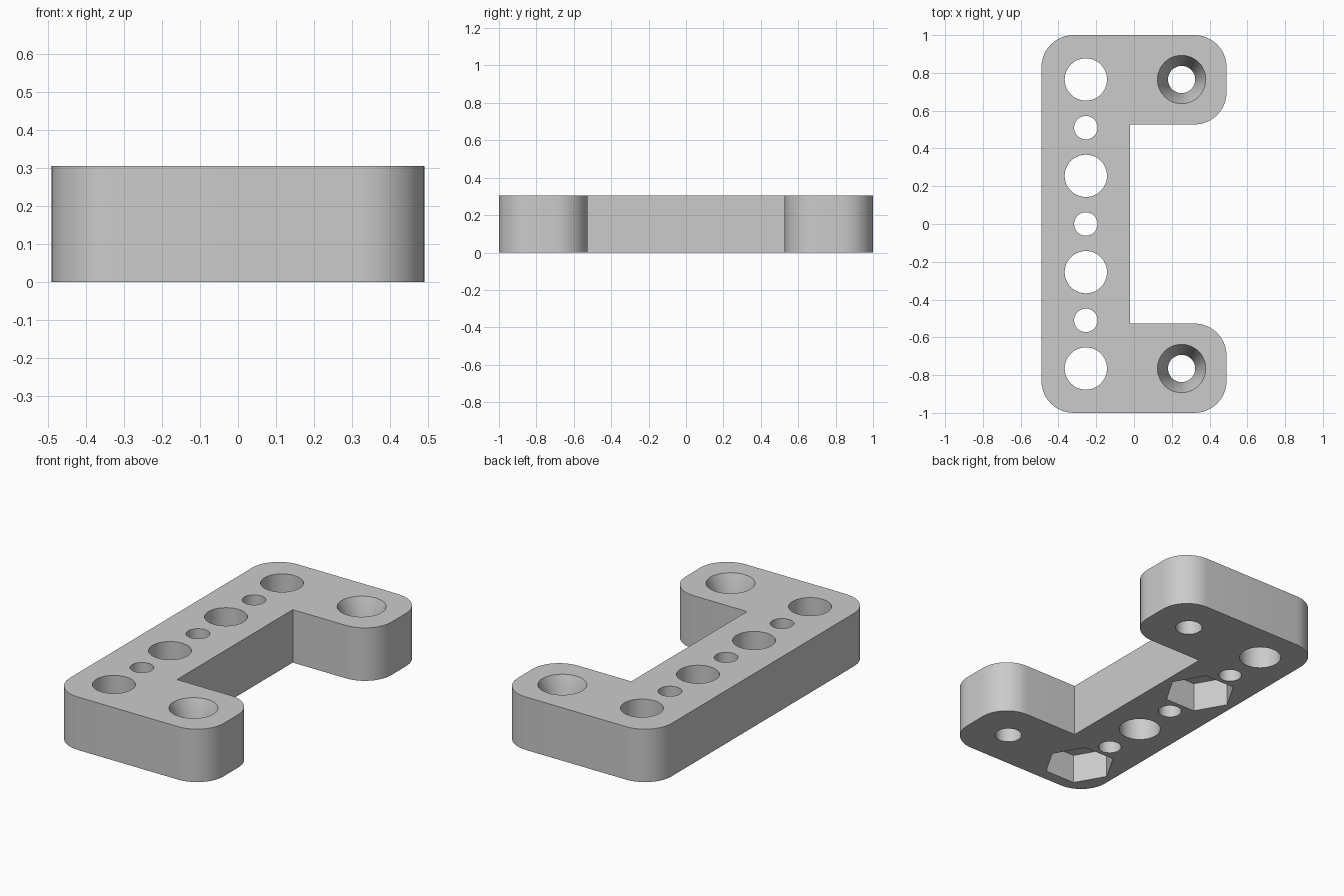
import bpy
import bmesh
from math import cos, sin, pi, radians

if "Cube" in bpy.data.objects:
    bpy.data.objects.remove(bpy.data.objects["Cube"], do_unlink=True)

HEIGHT = 0.305
CORNER = 0.17
PITCH = 0.255

grey = bpy.data.materials.new("plain grey")
grey.use_nodes = True
colour = (0.6, 0.6, 0.6, 1)
grey.diffuse_color = colour
grey.node_tree.nodes["Principled BSDF"].inputs["Base Color"].default_value = colour


def new_object(name, bm):
    mesh = bpy.data.meshes.new(name)
    bmesh.ops.recalc_face_normals(bm, faces=bm.faces)
    bm.to_mesh(mesh)
    bm.free()
    mesh.materials.append(grey)
    obj = bpy.data.objects.new(name, mesh)
    bpy.context.collection.objects.link(obj)
    return obj


def rounded(cx, cy, start):
    """Quarter arc around a corner centre, counter-clockwise."""
    return [(cx + CORNER * cos(start + pi / 2 * i / 12),
             cy + CORNER * sin(start + pi / 2 * i / 12)) for i in range(13)]


def cutter(x, y, low, high, r_low, r_high, sides=48):
    """Round, tapered or hexagonal plug used to drill the bracket."""
    bm = bmesh.new()
    rings = []
    for z, r in ((low, r_low), (high, r_high)):
        rings.append([bm.verts.new((x + r * cos(2 * pi * i / sides),
                                    y + r * sin(2 * pi * i / sides), z))
                      for i in range(sides)])
    for i in range(sides):
        j = (i + 1) % sides
        bm.faces.new((rings[0][i], rings[0][j], rings[1][j], rings[1][i]))
    bm.faces.new(rings[0])
    bm.faces.new(rings[1])
    obj = new_object("drill", bm)
    obj.hide_render = True
    return obj


# C-shaped body: long bar with two rounded arms and sharp inner corners
side, end, inner_x, inner_y = 0.49, 1.0, -0.02, 0.527
sx, ey, iy = side - CORNER, end - CORNER, inner_y + CORNER
outline = (rounded(-sx, -ey, pi) + rounded(sx, -ey, 1.5 * pi)
           + rounded(sx, -iy, 0) + [(inner_x, -inner_y), (inner_x, inner_y)]
           + rounded(sx, iy, 1.5 * pi) + rounded(sx, ey, 0)
           + rounded(-sx, ey, pi / 2))
bm = bmesh.new()
base = bm.faces.new([bm.verts.new((x, y, 0)) for x, y in outline])
top = bmesh.ops.extrude_face_region(bm, geom=[base])["geom"]
bmesh.ops.translate(bm, vec=(0, 0, HEIGHT),
                    verts=[v for v in top if isinstance(v, bmesh.types.BMVert)])
bracket = new_object("bracket", bm)

# Alternating large and small through holes along the bar
drills = []
for i in range(-3, 4):
    r = 0.112 if i % 2 else 0.062
    drills.append(cutter(-0.255, i * PITCH, -0.1, HEIGHT + 0.1, r, r))

# Hexagonal nut pockets underneath two of the large holes
for i in (-3, 1):
    drills.append(cutter(-0.255, i * PITCH, -0.1, 0.17, 0.193, 0.193, 6))

# Tapered screw holes in the arms
for y in (-3 * PITCH, 3 * PITCH):
    drills.append(cutter(0.252, y, -0.1, HEIGHT + 0.1, 0.072, 0.072))
    slope = (0.128 - 0.072) / 0.15
    drills.append(cutter(0.252, y, HEIGHT - 0.15, HEIGHT + 0.05,
                         0.072, 0.128 + 0.05 * slope))

bpy.context.view_layer.objects.active = bracket
bracket.select_set(True)
for drill in drills:
    cut = bracket.modifiers.new("cut", 'BOOLEAN')
    cut.operation = 'DIFFERENCE'
    cut.solver = 'EXACT'
    cut.object = drill
    bpy.ops.object.modifier_apply(modifier=cut.name)
    bpy.data.objects.remove(drill, do_unlink=True)

bpy.ops.object.select_all(action='DESELECT')
bracket.select_set(True)
bpy.ops.object.shade_smooth_by_angle(angle=radians(25))
